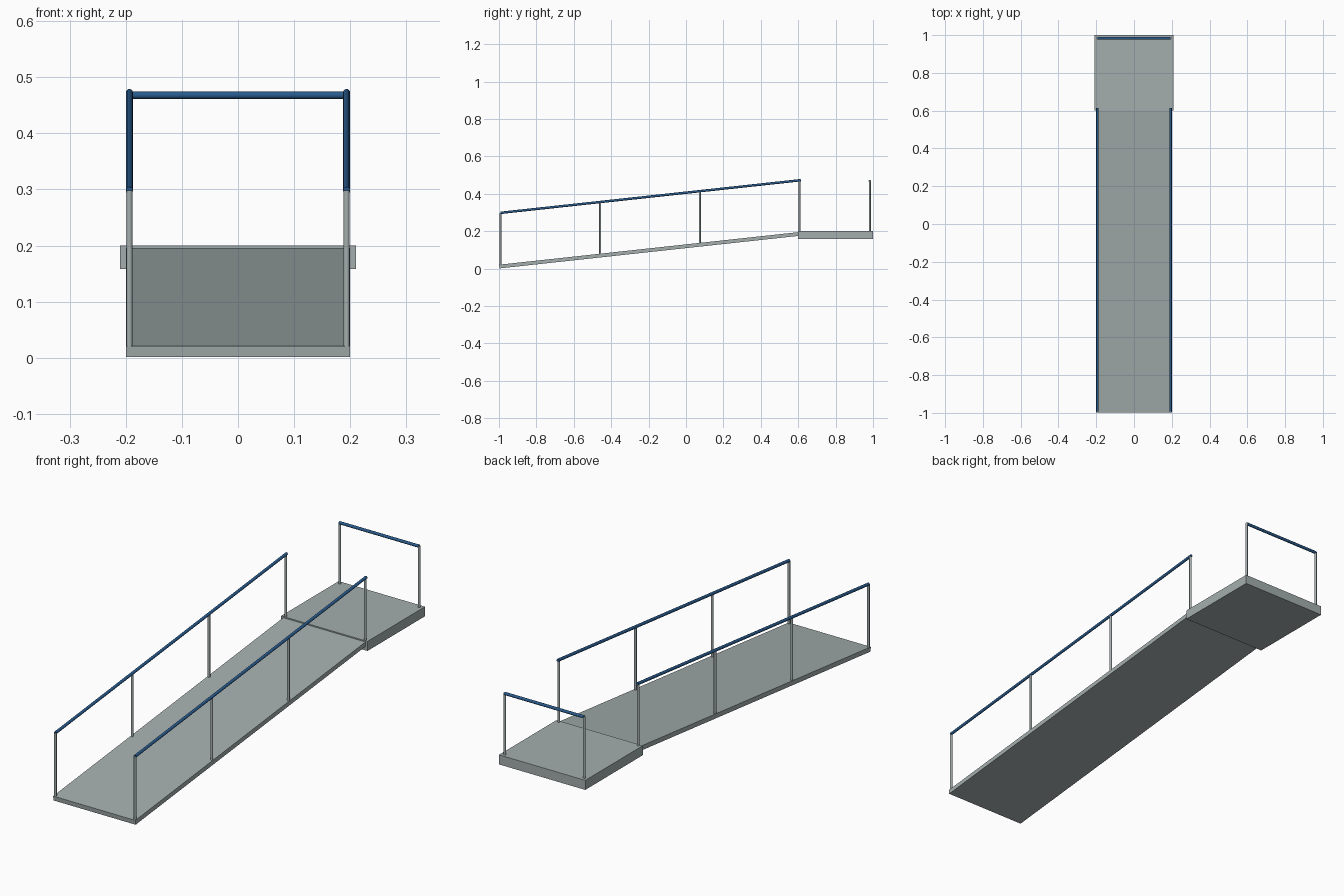
import bpy
import math
from mathutils import Vector

cube = bpy.data.objects.get("Cube")
if cube:
    bpy.data.objects.remove(cube, do_unlink=True)


def make_material(name, rgb):
    mat = bpy.data.materials.new(name)
    mat.use_nodes = True
    mat.diffuse_color = (*rgb, 1)
    mat.node_tree.nodes["Principled BSDF"].inputs["Base Color"].default_value = (*rgb, 1)
    return mat


GREY = make_material("galvanised grey", (0.37, 0.42, 0.42))
BLUE = make_material("rail blue", (0.022, 0.105, 0.27))


def box(name, size, location, tilt=0):
    bpy.ops.mesh.primitive_cube_add(size=1, location=location, rotation=(tilt, 0, 0))
    obj = bpy.context.object
    obj.name = name
    obj.scale = size
    obj.data.materials.append(GREY)
    return obj


def tube(name, start, end, radius, mat):
    start, end = Vector(start), Vector(end)
    axis = end - start
    bpy.ops.mesh.primitive_cylinder_add(vertices=12, radius=radius, depth=axis.length,
                                        location=(start + end) / 2)
    obj = bpy.context.object
    obj.name = name
    obj.rotation_euler = axis.to_track_quat("Z", "Y").to_euler()
    obj.data.materials.append(mat)
    bpy.ops.object.shade_smooth_by_angle(angle=math.radians(40))
    return obj


POST_R, RAIL_R, SIDE_X = 0.0055, 0.0065, 0.1935
RUN, RISE, THICK = 1.6, 0.174, 0.02
SLOPE = math.atan2(RISE, RUN)

# Sloping deck and level landing
box("ramp_deck", (0.4, math.hypot(RUN, RISE), THICK), (0, -0.198, 0.098), SLOPE)
box("landing", (0.42, 0.4, 0.042), (0, 0.8, 0.179))


def rail_z(y):
    return 0.298 + (y + 0.993) * RISE / RUN


# Side handrails with four evenly spaced posts each
FIRST_Y, LAST_Y, POSTS = -0.992, 0.608, 4
for side, x in (("right", -SIDE_X), ("left", SIDE_X)):
    tube(f"{side}_handrail", (x, FIRST_Y, rail_z(FIRST_Y)),
         (x, LAST_Y + 0.006, rail_z(LAST_Y + 0.006)), RAIL_R, BLUE)
    for i in range(POSTS):
        y = FIRST_Y + (LAST_Y - FIRST_Y) * i / (POSTS - 1)
        top = rail_z(y)
        tube(f"{side}_post_{i + 1}", (x, y, top - 0.296), (x, y, top), POST_R, GREY)
    tube(f"{side}_end_post", (x, 0.983, 0.19), (x, 0.983, 0.47), POST_R, GREY)

# Guard rail across the far end of the landing
tube("end_guard_rail", (-SIDE_X, 0.983, 0.468), (SIDE_X, 0.983, 0.468), RAIL_R, BLUE)
